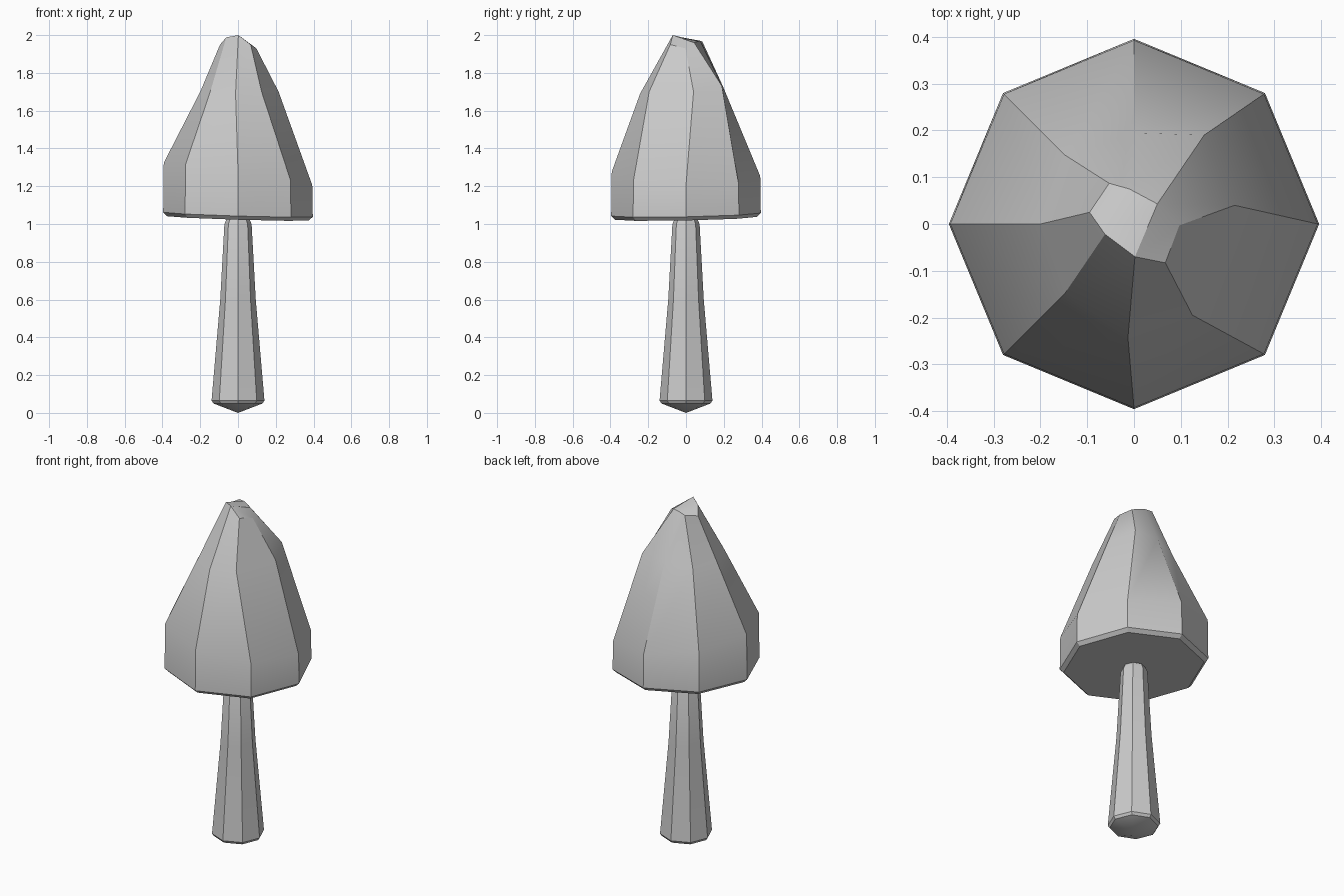
import bpy, bmesh
from math import sin, cos, pi, radians

if "Cube" in bpy.data.objects:
    bpy.data.objects.remove(bpy.data.objects["Cube"], do_unlink=True)

SIDES = 8
GREY = (0.6, 0.6, 0.6, 1)
grey = bpy.data.materials.new("plain_grey")
grey.use_nodes = True
grey.diffuse_color = GREY
grey.node_tree.nodes["Principled BSDF"].inputs["Base Color"].default_value = GREY


def ring(radius, z, tilt_x=0, tilt_y=0):
    """Octagon of points, tilted by a slope along x and y."""
    pts = []
    for i in range(SIDES):
        a = 2 * pi * i / SIDES
        x, y = radius * cos(a), radius * sin(a)
        pts.append((x, y, z + tilt_x * x + tilt_y * y))
    return pts


def loft(name, rings, top_faces, bottom_point=None):
    """Skin a stack of rings, closing the top with the given corner lists."""
    bm = bmesh.new()
    rows = [[bm.verts.new(p) for p in r] for r in rings]
    for low, high in zip(rows, rows[1:]):
        for i in range(SIDES):
            j = (i + 1) % SIDES
            bm.faces.new((low[i], low[j], high[j], high[i]))
    for corners in top_faces:
        bm.faces.new([rows[-1][i] for i in corners])
    if bottom_point:
        tip = bm.verts.new(bottom_point)
        for i in range(SIDES):
            bm.faces.new((rows[0][(i + 1) % SIDES], rows[0][i], tip))
    else:
        bm.faces.new(rows[0][::-1])
    bmesh.ops.recalc_face_normals(bm, faces=bm.faces)
    mesh = bpy.data.meshes.new(name)
    bm.to_mesh(mesh)
    bm.free()
    mesh.materials.append(grey)
    obj = bpy.data.objects.new(name, mesh)
    bpy.context.collection.objects.link(obj)
    bpy.ops.object.select_all(action="DESELECT")
    obj.select_set(True)
    bpy.context.view_layer.objects.active = obj
    bpy.ops.object.shade_smooth_by_angle(angle=radians(30))
    return obj


# Stem: tapering octagonal post with a shallow pointed foot
stem_profile = [(0.13, 0.05), (0.14, 0.065), (0.094, 0.6), (0.072, 1.0), (0.06, 1.025)]
loft("stem", [ring(r, z) for r, z in stem_profile], [range(SIDES)], (0, 0, 0))

# Cap: octagonal skirt, then irregular hand-cut rings up to a chipped tip
waist = [(0.215, 0.04, 1.7), (0.15, 0.19, 1.73), (0, 0.195, 1.73), (-0.147, 0.147, 1.7),
         (-0.2, 0, 1.7), (-0.147, -0.147, 1.7), (-0.013, -0.243, 1.69), (0.125, -0.195, 1.7)]
tip = [(0.097, -0.003, 1.93), (0.05, 0.043, 1.96), (-0.01, 0.075, 1.97), (-0.053, 0.087, 1.965),
       (-0.095, 0.025, 1.95), (-0.062, -0.022, 1.988), (0.002, -0.07, 2), (0.067, -0.083, 1.95)]
cap_rings = [ring(0.375, 1.03, -0.03, 0.02), ring(0.396, 1.05, -0.03, 0.02),
             ring(0.393, 1.265, -0.15, -0.03), waist, tip]
loft("cap", cap_rings, [(2, 3, 4, 5), (1, 2, 5, 6), (0, 1, 6, 7)])
